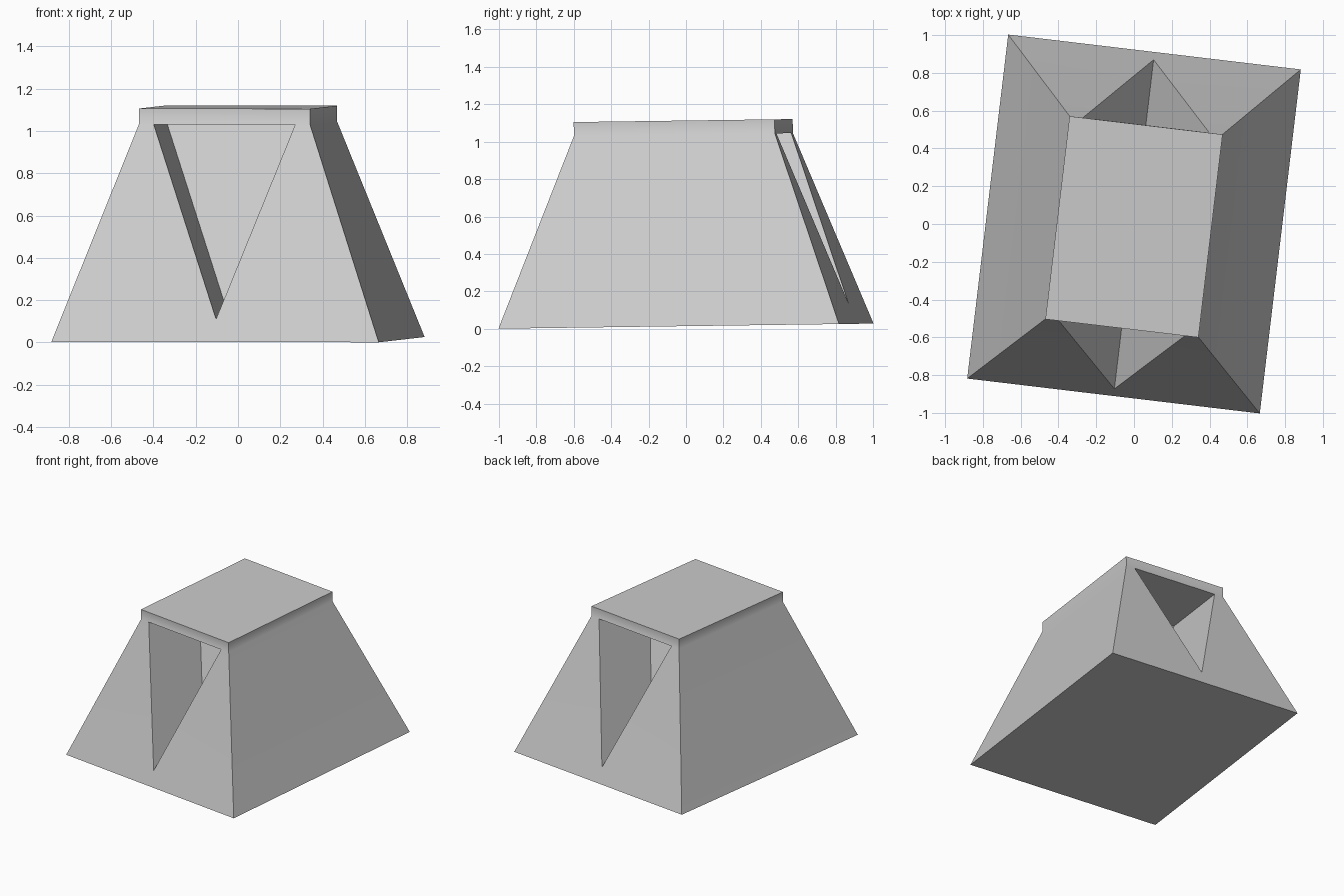
import bpy, bmesh, math
from mathutils import Matrix

cube = bpy.data.objects.get("Cube")
if cube:
    bpy.data.objects.remove(cube, do_unlink=True)

BASE = (0.78, 0.917)      # half width and half depth at the ground
TOP = (0.408, 0.541)      # half width and half depth of the cap
SHOULDER, CAP = 1.024, 1.099
NOTCH_HALF, NOTCH_LOW, NOTCH_DEPTH = 0.337, 0.108, 0.525

stone = bpy.data.materials.new("plain grey")
stone.use_nodes = True
grey = (0.6, 0.6, 0.6, 1)
stone.diffuse_color = grey
stone.node_tree.nodes["Principled BSDF"].inputs["Base Color"].default_value = grey

bm = bmesh.new()


def ring(half, z):
    """Rectangle corners, counter-clockwise from front right."""
    x, y = half
    return [bm.verts.new((sx * x, sy * y, z))
            for sx, sy in ((-1, -1), (1, -1), (1, 1), (-1, 1))]


def slope_y(z):
    return BASE[1] + (TOP[1] - BASE[1]) * z / SHOULDER


base, shoulder, cap = ring(BASE, 0), ring(TOP, SHOULDER), ring(TOP, CAP)
bm.faces.new(base)
bm.faces.new(cap)

# Plain sloping sides and their cap edges
for a, b in ((1, 2), (3, 0)):
    bm.faces.new((base[a], base[b], shoulder[b], shoulder[a]))
    bm.faces.new((shoulder[a], shoulder[b], cap[b], cap[a]))

# Front and back, each with a recessed triangular notch
for a, b, s in ((0, 1, 1), (2, 3, -1)):
    outline = ((-NOTCH_HALF, SHOULDER), (0, NOTCH_LOW), (NOTCH_HALF, SHOULDER))
    outer = [bm.verts.new((s * x, -s * slope_y(z), z)) for x, z in outline]
    inner = [bm.verts.new((s * x, -s * (slope_y(z) - NOTCH_DEPTH), z)) for x, z in outline]
    left, low, right = outer
    bm.faces.new((base[a], base[b], shoulder[b], right, low, left, shoulder[a]))
    bm.faces.new((shoulder[a], left, right, shoulder[b], cap[b], cap[a]))
    bm.faces.new(inner)
    for i in range(3):
        j = (i + 1) % 3
        bm.faces.new((outer[i], outer[j], inner[j], inner[i]))

bmesh.ops.recalc_face_normals(bm, faces=bm.faces)
mesh = bpy.data.meshes.new("notched_block")
bm.to_mesh(mesh)
bm.free()
mesh.materials.append(stone)
block = bpy.data.objects.new("notched_block", mesh)
bpy.context.collection.objects.link(block)

# Slight turn and tilt of the whole block
block.matrix_world = (Matrix.Translation((0, 0, 0.014))
                      @ Matrix.Rotation(0.0137, 4, 'X')
                      @ Matrix.Rotation(math.radians(-6.8), 4, 'Z'))

# Soft shoulder that follows the large faces, crisp edges elsewhere
bpy.context.view_layer.objects.active = block
block.select_set(True)
bpy.ops.object.shade_smooth_by_angle()
weighted = block.modifiers.new("large_face_shading", 'WEIGHTED_NORMAL')
weighted.keep_sharp = True
